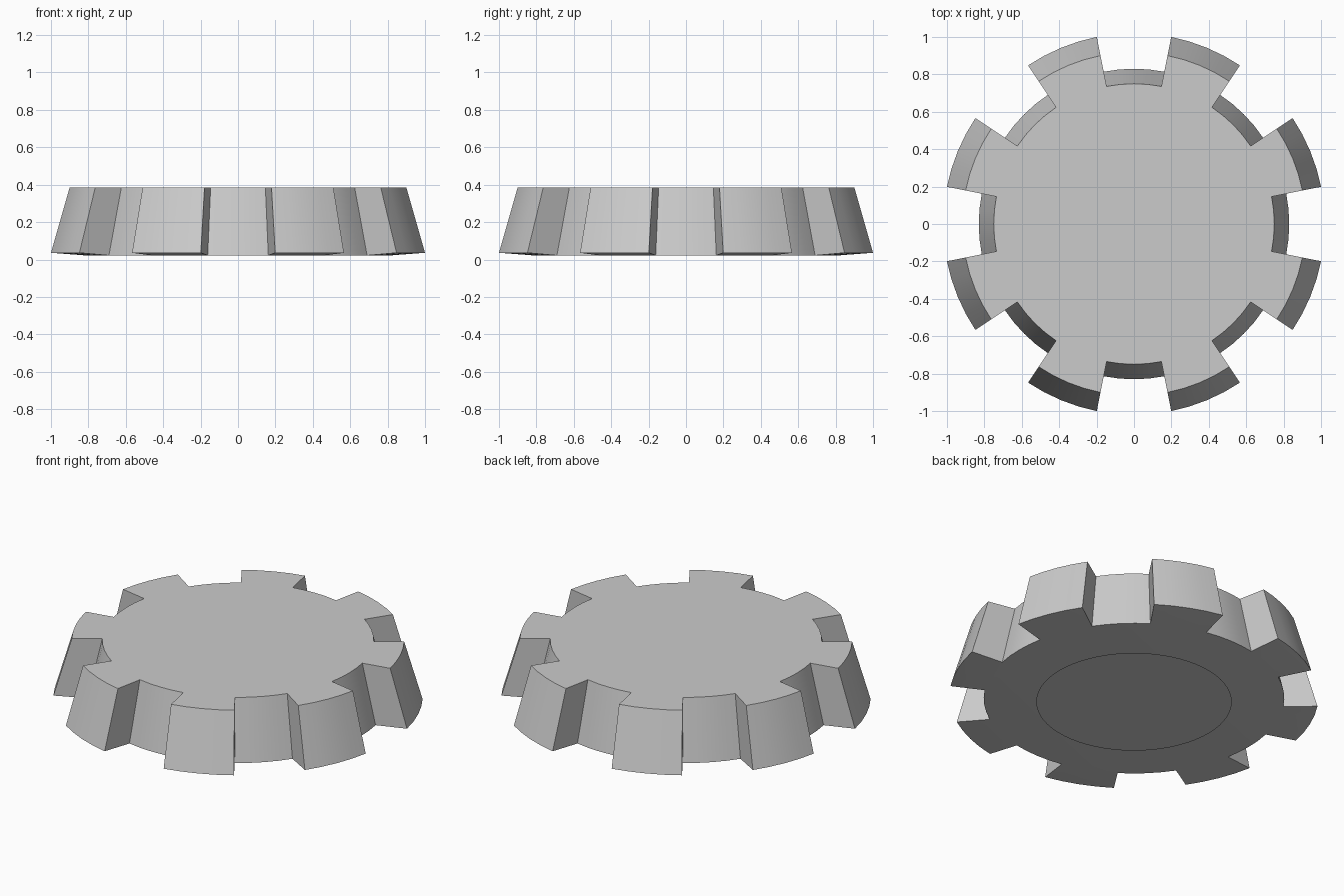
import bpy, bmesh, math

if "Cube" in bpy.data.objects:
    bpy.data.objects.remove(bpy.data.objects["Cube"])

SECTORS, SEGS = 16, 4            # alternating gaps and teeth
N = SECTORS * SEGS
TOP, ROOT_Z, TIP_Z = 0.385, 0.022, 0.036
ROOT_TOP, ROOT_BOT, TIP_TOP, TIP_BOT = 0.75, 0.83, 0.918, 1.0196

grey = bpy.data.materials.new("light_grey")
grey.diffuse_color = (0.6, 0.6, 0.6, 1)
grey.use_nodes = True
grey.node_tree.nodes["Principled BSDF"].inputs["Base Color"].default_value = grey.diffuse_color


def finish(bm, name):
    mesh = bpy.data.meshes.new(name)
    bm.to_mesh(mesh)
    bm.free()
    mesh.materials.append(grey)
    obj = bpy.data.objects.new(name, mesh)
    bpy.context.collection.objects.link(obj)
    return obj


# Tapered gear body with eight radial teeth
bm = bmesh.new()


def ring(r, z):
    pts = []
    for i in range(N):
        a = 2 * math.pi * (i / SEGS - 0.5) / SECTORS
        pts.append(bm.verts.new((r * math.cos(a), r * math.sin(a), z)))
    return pts


root_top, root_bot = ring(ROOT_TOP, TOP), ring(ROOT_BOT, ROOT_Z)
tip_top, tip_bot = ring(TIP_TOP, TOP), ring(TIP_BOT, TIP_Z)

bm.faces.new(root_top)
bm.faces.new(root_bot[::-1])
for i in range(N):
    j = (i + 1) % N
    if (i // SEGS) % 2 == 0:     # gap wall
        bm.faces.new((root_bot[i], root_bot[j], root_top[j], root_top[i]))
        continue
    # tooth top, outer wall and underside
    bm.faces.new((root_top[i], tip_top[i], tip_top[j], root_top[j]))
    bm.faces.new((tip_bot[i], tip_bot[j], tip_top[j], tip_top[i]))
    bm.faces.new((root_bot[i], root_bot[j], tip_bot[j], tip_bot[i]))
    # tooth flanks at both ends
    if i % SEGS == 0:
        bm.faces.new((root_bot[i], tip_bot[i], tip_top[i], root_top[i]))
    if i % SEGS == SEGS - 1:
        bm.faces.new((root_bot[j], root_top[j], tip_top[j], tip_bot[j]))
bmesh.ops.delete(bm, geom=[v for v in bm.verts if not v.link_faces], context='VERTS')
bmesh.ops.recalc_face_normals(bm, faces=bm.faces[:])
body = finish(bm, "gear_body")
bpy.context.view_layer.objects.active = body
body.select_set(True)
bpy.ops.object.shade_smooth_by_angle(angle=math.radians(15))

# Flat disc just under the body, facing down
bm = bmesh.new()
bmesh.ops.create_circle(bm, cap_ends=True, segments=64, radius=0.54)
for f in bm.faces:
    f.normal_update()
    if f.normal.z > 0:
        f.normal_flip()
finish(bm, "bottom_disc")
